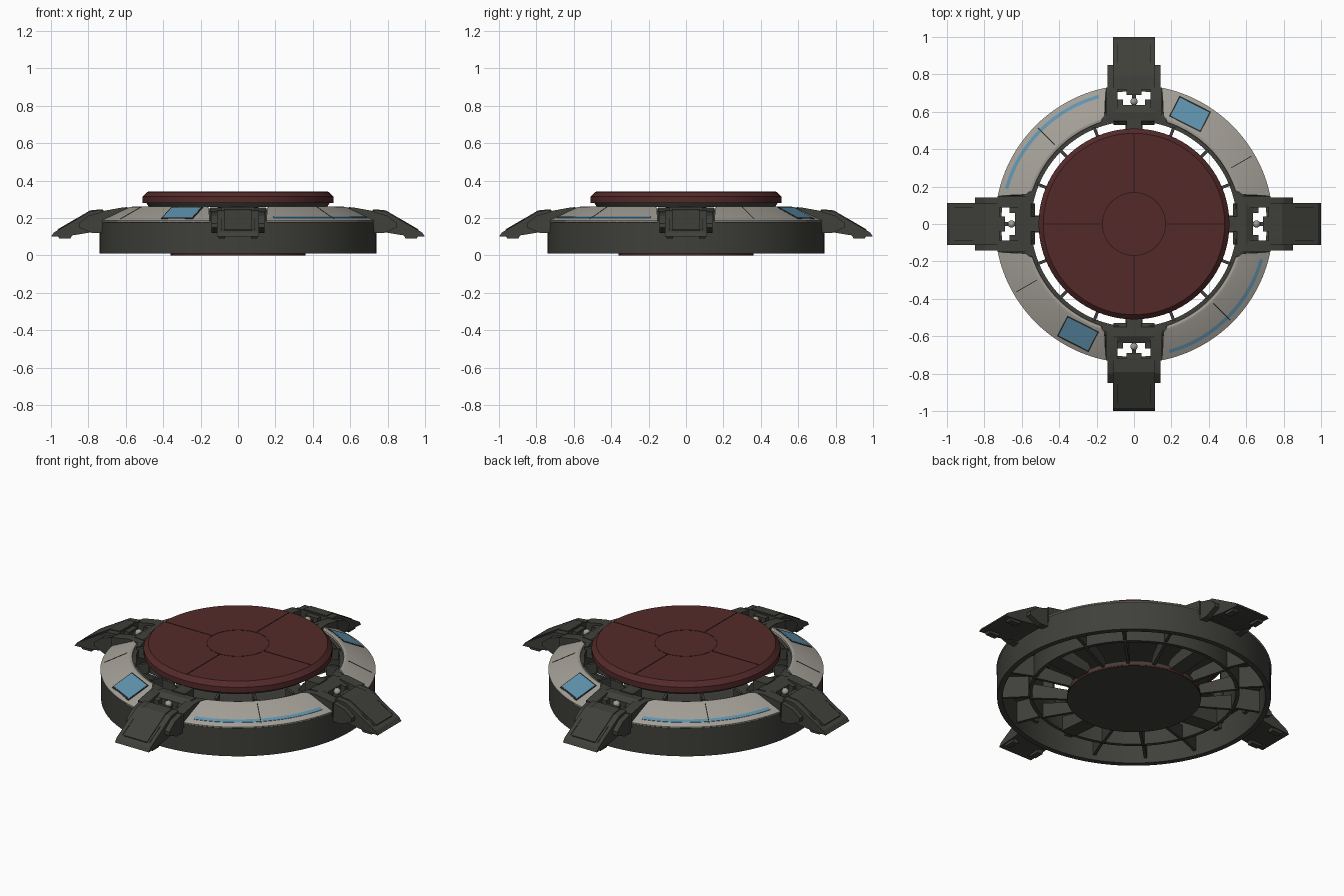
import bpy, bmesh, math
from mathutils import Matrix

if "Cube" in bpy.data.objects:
    bpy.data.objects.remove(bpy.data.objects["Cube"])


def material(name, r, g, b):
    m = bpy.data.materials.new(name)
    m.diffuse_color = (r, g, b, 1)
    m.use_nodes = True
    m.node_tree.nodes["Principled BSDF"].inputs["Base Color"].default_value = m.diffuse_color
    return m


DARK = material("dark_metal", 0.05, 0.051, 0.043)
BLACK = material("seam_black", 0.022, 0.022, 0.018)
PANEL = material("pale_panel", 0.37, 0.35, 0.31)
BLUE = material("blue_light", 0.115, 0.29, 0.43)
RED = material("deep_red", 0.09, 0.023, 0.023)
GROOVE = material("groove_red", 0.028, 0.009, 0.009)


def make(name, verts, faces, mat, turn=0):
    bm = bmesh.new()
    vs = [bm.verts.new(v) for v in verts]
    for f in faces:
        bm.faces.new([vs[i] for i in f])
    bmesh.ops.remove_doubles(bm, verts=bm.verts, dist=1e-5)
    bmesh.ops.recalc_face_normals(bm, faces=bm.faces)
    bm.transform(Matrix.Rotation(math.radians(turn), 4, 'Z'))
    me = bpy.data.meshes.new(name)
    bm.to_mesh(me)
    bm.free()
    me.materials.append(mat)
    ob = bpy.data.objects.new(name, me)
    bpy.context.collection.objects.link(ob)
    return ob


def sweep(name, profile, mat, a0=0, a1=360, n=96):
    """Sweep a closed (radius, height[, end inset in degrees]) profile about z."""
    full = a1 - a0 >= 360
    rows, k, verts, faces = (n if full else n + 1), len(profile), [], []
    for i in range(rows):
        for p in profile:
            inset = p[2] if len(p) > 2 else 0
            a = math.radians(a0 + inset + (a1 - a0 - 2 * inset) * i / n)
            verts.append((p[0] * math.cos(a), p[0] * math.sin(a), p[1]))
    for i in range(n):
        j = (i + 1) % rows
        for q in range(k):
            s = (q + 1) % k
            if profile[q][0] == 0 and profile[s][0] == 0:
                continue
            # points on the axis make triangles
            if profile[q][0] == 0:
                faces.append([q, j * k + s, i * k + s])
            elif profile[s][0] == 0:
                faces.append([i * k + q, j * k + q, s])
            else:
                faces.append([i * k + q, j * k + q, j * k + s, i * k + s])
    if not full:
        faces += [list(range(k)), list(range(n * k, n * k + k))]
    return make(name, verts, faces, mat)


def slab(name, profile, y0, y1, mat, turn):
    """Extrude a (radius, height) side profile across the radial direction."""
    k = len(profile)
    verts = [(r, y, z) for y in (y0, y1) for r, z in profile]
    faces = [[q, (q + 1) % k, k + (q + 1) % k, k + q] for q in range(k)]
    faces += [list(range(k)), list(range(k, 2 * k))]
    return make(name, verts, faces, mat, turn)


def box(name, r0, r1, y0, y1, z0, z1, mat, turn):
    return slab(name, [(r0, z0), (r1, z0), (r1, z1), (r0, z1)], y0, y1, mat, turn)


# Central platform
sweep("platform", [(0, .34), (.485, .34), (.51, .314), (.51, .281), (0, .281)], RED)
sweep("platform_underside", [(0, .28), (.49, .28), (.475, .258), (0, .258)], DARK)
sweep("platform_circle_groove", [(.166, .339), (.171, .339), (.171, .3412), (.166, .3412)], GROOVE)
for i in range(4):
    box("platform_groove", .171, .48, -.0035, .0035, .339, .3412, GROOVE, 90 * i)

# Lower hub
sweep("hub_red_edge", [(.35, .002), (.362, .002), (.362, .012), (.35, .012)], RED)
sweep("hub_base", [(0, 0), (.36, 0), (.36, .03), (0, .03)], DARK)

# Outer wall and inner ring
sweep("outer_wall", [(.71, .01), (.74, .01), (.74, .182), (.71, .182)], DARK)
sweep("inner_ring", [(.55, .035), (.57, .035), (.57, .165), (.615, .165), (.615, .235),
                     (.59, .25), (.55, .25)], DARK)

# Radial ribs: wide beams under the legs, thin ribs between
for i in range(16):
    if i % 4 == 0:
        slab("beam", [(.33, .01), (.56, .03), (.56, .12), (.36, .07), (.33, .03)],
             -.045, .045, DARK, 22.5 * i)
        continue
    slab("rib", [(.33, .01), (.56, .03), (.56, .12), (.36, .07), (.33, .03)],
         -.008, .008, DARK, 22.5 * i)
    slab("outer_rib", [(.56, .04), (.72, .04), (.72, .175), (.56, .175)],
         -.008, .008, DARK, 22.5 * i)
    box("ring_bracket", .49, .56, -.008, .008, .2, .262, DARK, 22.5 * i)


def slope(r):
    """Height of the sloping panel surface at a radius."""
    return .194 + (.728 - r) * .5


def strip(r0, r1, lift):
    return [(r0, slope(r0) - .003), (r1, slope(r1) - .003),
            (r1, slope(r1) + lift), (r0, slope(r0) + lift)]


# Four sloping armour panels
for i in range(4):
    a = 90 * i
    sweep("panel_bed", [(.56, .168, 4), (.738, .168), (.738, .182), (.60, .24, 4), (.56, .24, 5)],
          DARK, a + 11.5, a + 78.5, 32)
    sweep("panel", [(.738, .176, 1), (.744, .18, .6), (.744, .186, .6), (.728, .194, .8),
                    (.60, .258, 4), (.585, .262, 6), (.572, .26, 7), (.567, .235, 6)],
          PANEL, a + 11.2, a + 78.8, 32)
    seam = 45 if i % 2 else 30
    slab("panel_seam", strip(.60, .727, .0015), -.002, .002, BLACK, a + seam)
    if i % 2:
        for b in (15.5, 45.3):
            sweep("light_strip", strip(.698, .716, .002), BLUE, a + b, a + b + 29.2, 24)
    else:
        slab("window_frame", strip(.598, .722, .0), -.095, .095, BLACK, a + 63)
        slab("window", strip(.605, .714, .0015), -.088, .088, BLUE, a + 63)

# Four legs
for i in range(4):
    t = 90 * i
    # sloping foot with its raised cover
    slab("foot", [(1, .1), (.985, .122), (.79, .236), (.72, .243), (.72, .14),
                  (.745, .13), (.88, .108)], -.112, .112, DARK, t)
    slab("foot_cover", [(.965, .128), (.965, .139), (.79, .241), (.725, .247), (.725, .235),
                        (.79, .23)], -.075, .075, DARK, t)
    # mount joining the leg to the ring
    slab("mount_block", [(.53, .17), (.635, .17), (.635, .24), (.6, .258), (.55, .255),
                         (.53, .235)], -.11, .11, DARK, t)
    box("mount_arm", .47, .56, -.04, .04, .2, .262, DARK, t)
    # piston and ball joint
    box("piston_rod", .62, .73, -.012, .012, .2, .222, DARK, t)
    box("piston_collar", .69, .725, -.04, .04, .19, .235, DARK, t)
    bpy.ops.mesh.primitive_uv_sphere_add(
        segments=16, ring_count=8, radius=.02,
        location=(.655 * math.cos(math.radians(t)), .655 * math.sin(math.radians(t)), .228))
    ball = bpy.context.object
    ball.name = "ball_joint"
    ball.data.materials.append(PANEL)
    for s in (-1, 1):
        def pair(name, prof, a, b, mat):
            slab(name, prof, min(s * a, s * b), max(s * a, s * b), mat, t)
        pair("cheek", [(.85, .15), (.85, .172), (.80, .212), (.70, .24), (.68, .24),
                       (.68, .12), (.78, .12)], .1, .142, DARK)
        pair("cheek_shoulder", [(.73, .15), (.73, .236), (.62, .256), (.545, .25), (.545, .17)],
             .088, .15, DARK)
        pair("hinge_lug", [(.63, .18), (.665, .18), (.665, .235), (.63, .24)], .06, .09, DARK)
        pair("foot_tab", [(.955, .09), (.97, .112), (.88, .125), (.895, .09)], .07, .105, DARK)
        pair("foot_groove", [(.96, .136), (.96, .1385), (.86, .197), (.86, .193)],
             .086, .09, BLACK)

# Smooth curved surfaces while keeping hard edges
bpy.ops.object.select_all(action='SELECT')
bpy.context.view_layer.objects.active = bpy.context.scene.objects[0]
bpy.ops.object.shade_smooth_by_angle(angle=math.radians(20))
